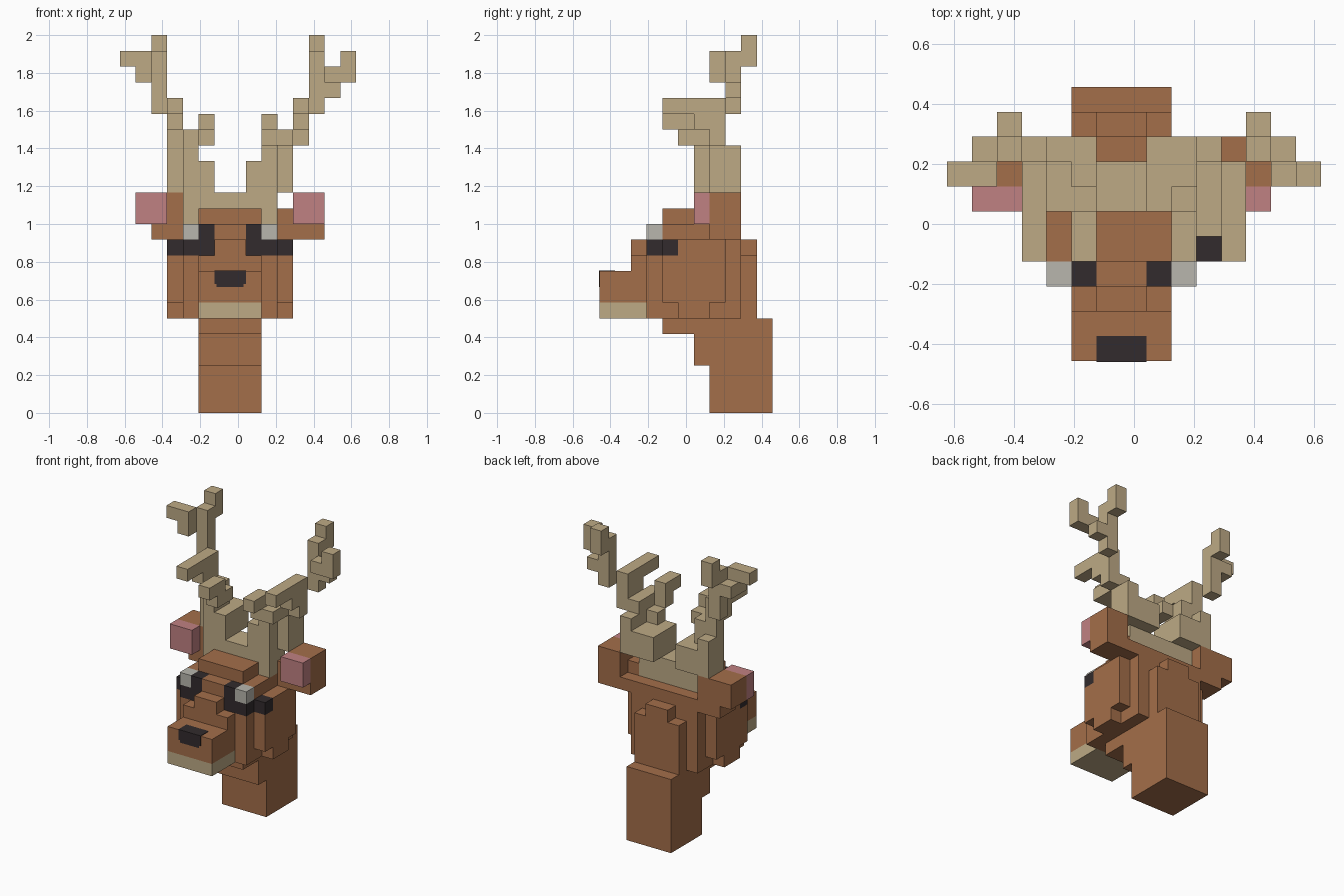
import bpy
import bmesh
from mathutils import Vector

old = bpy.data.objects.get("Cube")
if old:
    bpy.data.objects.remove(old, do_unlink=True)

CELL = 2 / 24                      # the model is built on a 15 x 11 x 24 grid
ORIGIN = Vector((-7.5, -5.5, 0))
HEAD_SUM, ANTLER_SUM = 14, 15      # mirror planes of the head and of the antlers


def material(name, rgb):
    mat = bpy.data.materials.new(name)
    mat.use_nodes = True
    mat.diffuse_color = (*rgb, 1)
    mat.node_tree.nodes["Principled BSDF"].inputs["Base Color"].default_value = (*rgb, 1)
    return mat


brown = material("brown fur", (0.37, 0.157, 0.068))
beige = material("beige antler", (0.51, 0.40, 0.235))
pink = material("pink inner ear", (0.53, 0.22, 0.225))
black = material("dark eye", (0.032, 0.024, 0.026))
grey = material("light grey glint", (0.48, 0.47, 0.42))


def mirror(boxes, total):
    """Reflect boxes (x0, x1, y0, y1, z0, z1) sideways."""
    return [(total - b[1], total - b[0], *b[2:]) for b in boxes]


def both(boxes, total):
    return boxes + mirror(boxes, total)


def blocks(name, mat, boxes):
    """Fuse grid boxes into one mesh that keeps only its outer faces."""
    cells = {(x, y, z) for x0, x1, y0, y1, z0, z1 in boxes
             for x in range(x0, x1) for y in range(y0, y1) for z in range(z0, z1)}
    bm = bmesh.new()
    for cell in sorted(cells):
        for axis in range(3):
            for side in (0, 1):
                near = list(cell)
                near[axis] += 2 * side - 1
                if tuple(near) in cells:
                    continue
                u, v = (axis + 1) % 3, (axis + 2) % 3
                ring = []
                for du, dv in ((0, 0), (1, 0), (1, 1), (0, 1)):
                    p = Vector(cell)
                    p[axis] += side
                    p[u] += du
                    p[v] += dv
                    ring.append(bm.verts.new((p + ORIGIN) * CELL))
                bm.faces.new(ring if side else ring[::-1])
    bmesh.ops.remove_doubles(bm, verts=bm.verts, dist=CELL / 100)
    bmesh.ops.dissolve_limit(bm, angle_limit=0.01, verts=bm.verts, edges=bm.edges)
    finish(name, mat, bm)


def finish(name, mat, bm):
    mesh = bpy.data.meshes.new(name)
    bm.to_mesh(mesh)
    bm.free()
    mesh.materials.append(mat)
    bpy.context.collection.objects.link(bpy.data.objects.new(name, mesh))


def plate(name, mat, low, high):
    """Thin painted plate between two corners given in grid units."""
    low, high = (Vector(low) + ORIGIN) * CELL, (Vector(high) + ORIGIN) * CELL
    bm = bmesh.new()
    bmesh.ops.create_cube(bm, size=1)
    for v in bm.verts:
        v.co = (low + high) / 2 + v.co * (high - low)
    finish(name, mat, bm)


# Neck, stepping forward under the jaw
blocks("neck", brown, [(5, 9, 7, 11, 0, 3), (5, 9, 6, 11, 3, 5), (5, 9, 4, 11, 5, 6)])

# Skull, with forehead, brow ridge and a bulge at the back
blocks("skull", brown, [
    (4, 10, 3, 9, 6, 10), (4, 10, 4, 9, 10, 12), (6, 8, 3, 4, 10, 12),
    (5, 9, 4, 6, 12, 13), (5, 9, 9, 10, 6, 10), (6, 8, 9, 10, 10, 11)])

# Rounded cheeks, leaving a pocket for the outer eye corner
cheek = [(10, 11, 5, 7, 6, 7), (10, 11, 4, 8, 7, 10), (10, 11, 5, 8, 10, 11)]
blocks("left_cheek", brown, cheek)
blocks("right_cheek", brown, mirror(cheek, HEAD_SUM))

# Muzzle, nose bridge, pale jaw and painted nose
blocks("muzzle", brown, [(5, 9, 0, 3, 7, 9), (5, 9, 2, 3, 9, 10), (6, 8, 2, 3, 10, 11)])
blocks("jaw", beige, [(5, 9, 0, 3, 6, 7)])
T = 0.04
plate("nose_front", black, (6, -T, 8.2), (8, 0, 9 + T))
plate("nose_lower_edge", black, (6.15, -T, 8), (7.85, 0, 8.2))
plate("nose_top", black, (6, 0, 9), (8, 1, 9 + T))

# Eyes
eye = [(8, 10, 3, 4, 10, 11), (8, 9, 3, 4, 11, 12), (10, 11, 4, 5, 10, 11)]
glint = [(9, 10, 3, 4, 11, 12)]
for side, flip in (("left", False), ("right", True)):
    blocks(side + "_eye", black, mirror(eye, HEAD_SUM) if flip else eye)
    blocks(side + "_eye_glint", grey, mirror(glint, HEAD_SUM) if flip else glint)

# Ears
blocks("left_ear", brown, [(11, 13, 7, 9, 11, 14), (10, 11, 7, 8, 11, 13), (10, 11, 8, 9, 11, 12)])
blocks("right_ear", brown, [(1, 3, 7, 9, 12, 14), (2, 4, 7, 9, 11, 12), (3, 4, 7, 9, 12, 14)])
inner_ear = [(11, 13, 6, 7, 12, 14)]
blocks("left_inner_ear", pink, inner_ear)
blocks("right_inner_ear", pink, mirror(inner_ear, HEAD_SUM))

# Antler plate across the crown
blocks("antler_plate", beige, [(4, 10, 6, 8, 12, 14)])

# Parts shared by the two antlers
base = [(8, 10, 6, 9, 14, 16), (10, 11, 7, 9, 14, 17)]
beam = [
    (10, 11, 7, 8, 16, 18), (11, 12, 7, 8, 17, 18), (11, 12, 6, 8, 18, 19),
    (11, 12, 4, 8, 19, 20), (12, 13, 8, 9, 19, 23), (12, 13, 9, 10, 22, 24)]
prong = [(9, 10, 4, 6, 18, 19), (9, 10, 5, 6, 17, 18)]

blocks("left_antler", beige, base + beam + prong + [
    (9, 10, 6, 7, 16, 17), (10, 11, 5, 7, 17, 18),
    (13, 14, 8, 9, 20, 21), (13, 14, 7, 8, 21, 22), (14, 15, 7, 8, 21, 23)])
blocks("right_antler", beige,
       mirror(base, HEAD_SUM) + mirror(beam + prong, ANTLER_SUM) + [
           (4, 5, 6, 8, 16, 18), (5, 6, 6, 7, 17, 18),
           (1, 2, 7, 9, 21, 22), (0, 2, 7, 8, 22, 23)])
